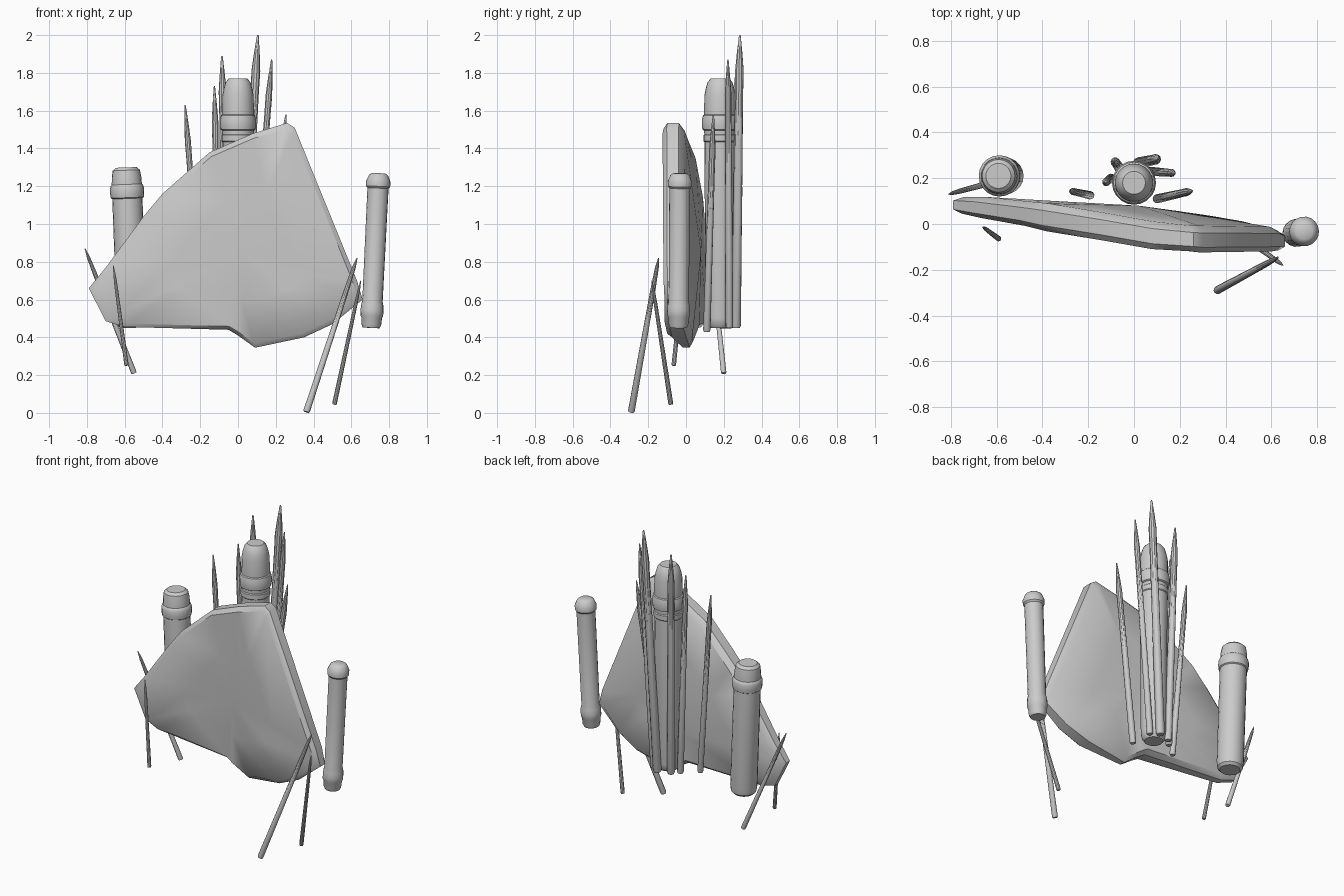
import bpy, bmesh, math
from mathutils import Vector

if "Cube" in bpy.data.objects:
    bpy.data.objects.remove(bpy.data.objects["Cube"])


def finish(name, bm, angle=35):
    bmesh.ops.recalc_face_normals(bm, faces=bm.faces[:])
    me = bpy.data.meshes.new(name)
    bm.to_mesh(me)
    bm.free()
    ob = bpy.data.objects.new(name, me)
    bpy.context.collection.objects.link(ob)
    bpy.ops.object.select_all(action='DESELECT')
    ob.select_set(True)
    bpy.context.view_layer.objects.active = ob
    bpy.ops.object.shade_smooth_by_angle(angle=math.radians(angle))
    return ob


def bridge(bm, a, b):
    n = len(a)
    for i in range(n):
        bm.faces.new((a[i], a[(i + 1) % n], b[(i + 1) % n], b[i]))


def lathe(name, start, end, profile, sides):
    """Round solid from start to end; profile is (distance, radius) pairs."""
    start, end = Vector(start), Vector(end)
    axis = (end - start).normalized()
    rot = axis.to_track_quat('Z', 'Y')
    bm = bmesh.new()
    rings = []
    for d, r in profile:
        rings.append([bm.verts.new(start + axis * d + rot @ Vector(
            (r * math.cos(2 * math.pi * k / sides), r * math.sin(2 * math.pi * k / sides), 0)))
            for k in range(sides)])
    for a, b in zip(rings, rings[1:]):
        bridge(bm, a, b)
    bm.faces.new(rings[0])
    bm.faces.new(rings[-1])
    return finish(name, bm)


# Stone slab: outline as x, z, front y, back y
outline = [
    (-.79, .66, .05, .12), (-.70, .485, .04, .11), (-.60, .455, .02, .10),
    (-.05, .44, -.05, .07), (0, .41, -.055, .06), (.09, .345, -.03, .035),
    (.35, .40, -.10, .035), (.50, .47, -.115, .01), (.66, .60, -.115, -.03),
    (.63, .70, -.12, -.015), (.30, 1.51, -.125, -.01), (.26, 1.535, -.12, -.01),
    (.08, 1.48, -.11, .01), (-.15, 1.38, -.07, .05), (-.40, 1.16, -.03, .09),
    (-.50, 1.04, -.005, .10), (-.70, .77, .03, .12)]
cx, cz = .02, .85
front_mid, back_mid = -.095, .08
bm = bmesh.new()


def ring(scale, side, thick, blend):
    out = []
    for x, z, yf, yb in outline:
        mid, half = (yf + yb) / 2, (yb - yf) / 2 * thick
        y = mid + side * half
        target = front_mid if side < 0 else back_mid
        out.append(bm.verts.new((cx + (x - cx) * scale,
                                 y + (target - y) * blend, cz + (z - cz) * scale)))
    return out


rings = [ring(.5, -1, 1, .5), ring(.955, -1, 1, .03), ring(1, -1, .6, 0),
         ring(1, 1, .5, 0), ring(.94, 1, 1, .03), ring(.5, 1, 1, .5)]
for a, b in zip(rings, rings[1:]):
    bridge(bm, a, b)
for loop, y in ((rings[0], front_mid), (rings[-1], back_mid)):
    c = bm.verts.new((cx, y, cz))
    for i in range(len(loop)):
        bm.faces.new((loop[i], loop[(i + 1) % len(loop)], c))
finish("stone_slab", bm, 40)

# Banded posts
lathe("left_post", (-.56, .21, .45), (-.592, .21, 1.30),
      [(0, .06), (.015, .075), (.05, .08), (.685, .08), (.69, .087), (.71, .09),
       (.74, .09), (.755, .085), (.76, .08), (.80, .078), (.835, .072), (.85, .055)], 20)
lathe("centre_post", (0, .18, .45), (0, .18, 1.77),
      [(0, .055), (.02, .07), (.05, .076), (.985, .083), (.99, .088), (1.02, .088), (1.025, .083),
       (1.045, .084), (1.05, .093), (1.07, .096), (1.10, .096), (1.125, .09), (1.13, .084),
       (1.23, .083), (1.27, .075), (1.30, .066), (1.32, .05)], 20)
lathe("right_post", (.705, -.04, .45), (.745, -.032, 1.27),
      [(0, .045), (.015, .052), (.055, .055), (.065, .06), (.09, .061), (.12, .059), (.14, .054),
       (.74, .056), (.75, .064), (.775, .065), (.79, .059), (.81, .05), (.82, .035)], 18)

# Upright sharpened stakes: bottom, tip, radius
stakes = [((-.19, .125, .45), (-.28, .145, 1.63), .018),
          ((-.10, .20, .45), (-.125, .18, 1.73), .02),
          ((-.06, .24, .45), (-.085, .275, 1.89), .023),
          ((.02, .265, .45), (.105, .285, 2.0), .026),
          ((.07, .23, .45), (.178, .222, 1.87), .02),
          ((.10, .11, .43), (.255, .145, 1.58), .02)]
for i, (a, b, r) in enumerate(stakes):
    L = (Vector(b) - Vector(a)).length
    lathe(f"stake_{i + 1}", a, b,
          [(0, r * .8), (.01, r), (L - .30, r * .85), (L - .19, r * .9),
           (L - .10, r * .6), (L - .005, r * .2), (L, r * .1)], 10)

# Leaning support sticks
props = [((.362, -.29, .005), (.63, -.145, .82), .018),
         ((.51, -.08, .045), (.65, -.18, .70), .013),
         ((-.59, -.065, .25), (-.66, -.012, .78), .012),
         ((-.55, .20, .21), (-.81, .13, .87), .015)]
for i, (a, b, r) in enumerate(props):
    L = (Vector(b) - Vector(a)).length
    lathe(f"support_stick_{i + 1}", a, b,
          [(0, r * .85), (.008, r), (L * .8, r * .75), (L - .05, r * .55), (L, r * .15)], 10)
